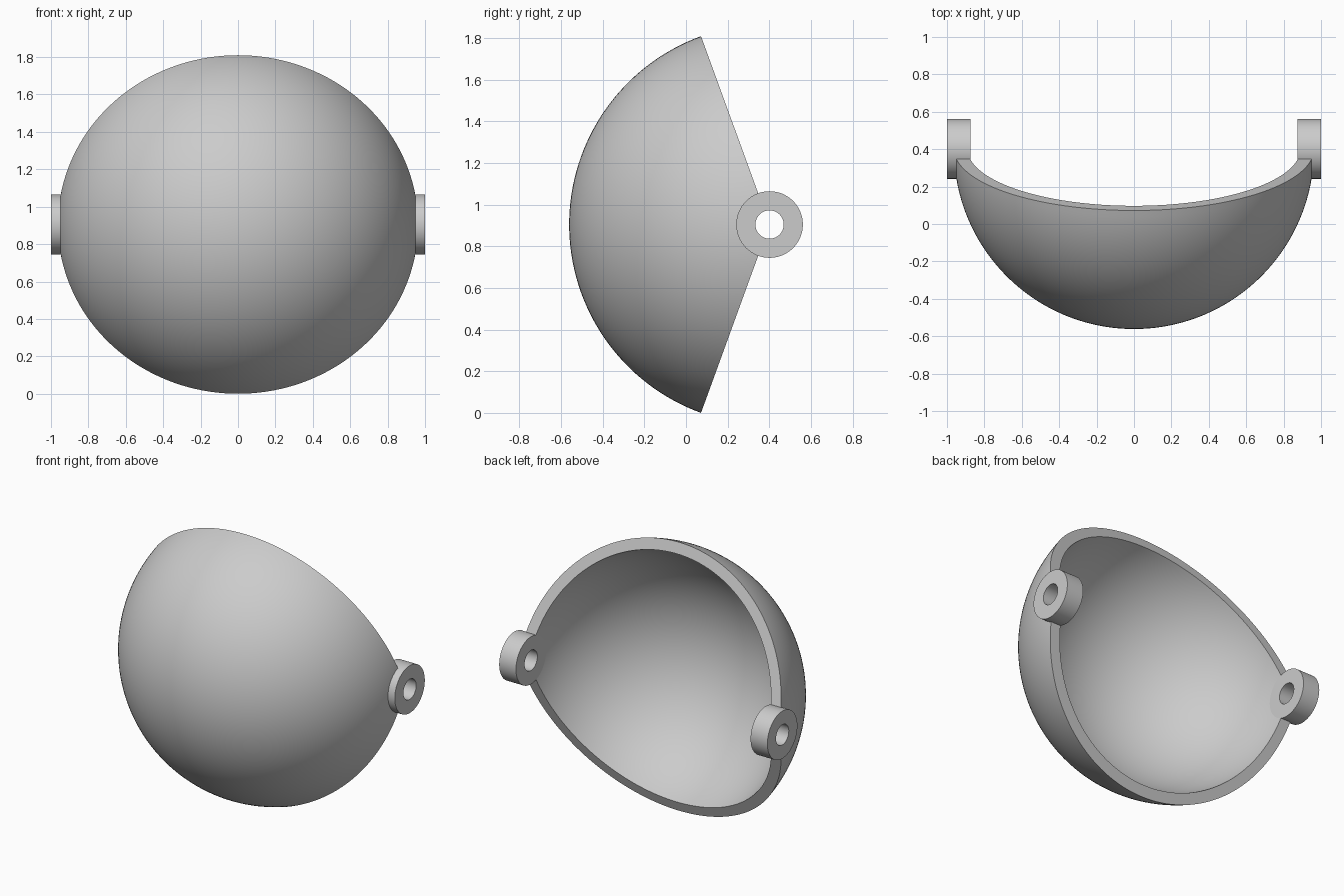
import bpy, bmesh
from math import sin, cos, asin, pi, radians

cube = bpy.data.objects.get("Cube")
if cube:
    bpy.data.objects.remove(cube, do_unlink=True)

R_OUT, R_IN = 0.963, 0.89         # shell radii
RING, HOLE = 0.16, 0.068          # hinge ring radii
AXIS_Y = (R_OUT - RING) / 2       # hinge axis runs along x
AXIS_Z = R_OUT * cos(radians(20))

grey = bpy.data.materials.new("light grey")
grey.use_nodes = True
colour = (0.6, 0.6, 0.6, 1)
grey.diffuse_color = colour
grey.node_tree.nodes["Principled BSDF"].inputs["Base Color"].default_value = colour


def sweep(name, profile, start, end, steps):
    """Turn a closed (x, radius) profile about the hinge axis."""
    full = abs(end - start) > 2 * pi - 0.001
    bm = bmesh.new()
    loops = []
    for i in range(steps if full else steps + 1):
        a = start + (end - start) * i / steps
        loops.append([bm.verts.new((x, -r * cos(a), r * sin(a))) for x, r in profile])
    n = len(profile)
    for i in range(steps):
        a, b = loops[i], loops[(i + 1) % len(loops)]
        for j in range(n):
            k = (j + 1) % n
            bm.faces.new((a[j], a[k], b[k], b[j]))
    if not full:
        # Flat rims, as quads pairing the outer and inner arcs
        for loop in (loops[0], loops[-1]):
            for j in range(n // 2 - 1):
                bm.faces.new((loop[j], loop[j + 1], loop[n - 2 - j], loop[n - 1 - j]))
    bmesh.ops.recalc_face_normals(bm, faces=bm.faces)
    mesh = bpy.data.meshes.new(name)
    bm.to_mesh(mesh)
    bm.free()
    mesh.materials.append(grey)
    obj = bpy.data.objects.new(name, mesh)
    obj.location = (0, AXIS_Y, AXIS_Z)
    bpy.context.collection.objects.link(obj)
    bpy.ops.object.select_all(action="DESELECT")
    obj.select_set(True)
    bpy.context.view_layer.objects.active = obj
    bpy.ops.object.shade_smooth_by_angle(angle=radians(30))
    return obj


def arc(radius, steps=72):
    """Arc from one hinge to the other, ending inside the rings."""
    tip = asin(0.12 / radius)
    angles = [tip + (pi - 2 * tip) * i / steps for i in range(steps + 1)]
    return [(radius * cos(a), radius * sin(a)) for a in angles]


# Curved shell
sweep("visor_shell", arc(R_OUT) + arc(R_IN)[::-1], radians(-70), radians(70), 64)

# Hinge rings
for side, name in ((1, "left_hinge_ring"), (-1, "right_hinge_ring")):
    section = [(side * 0.875, HOLE), (side * 1.0, HOLE),
               (side * 1.0, RING), (side * 0.875, RING)]
    sweep(name, section, 0, 2 * pi, 64)
